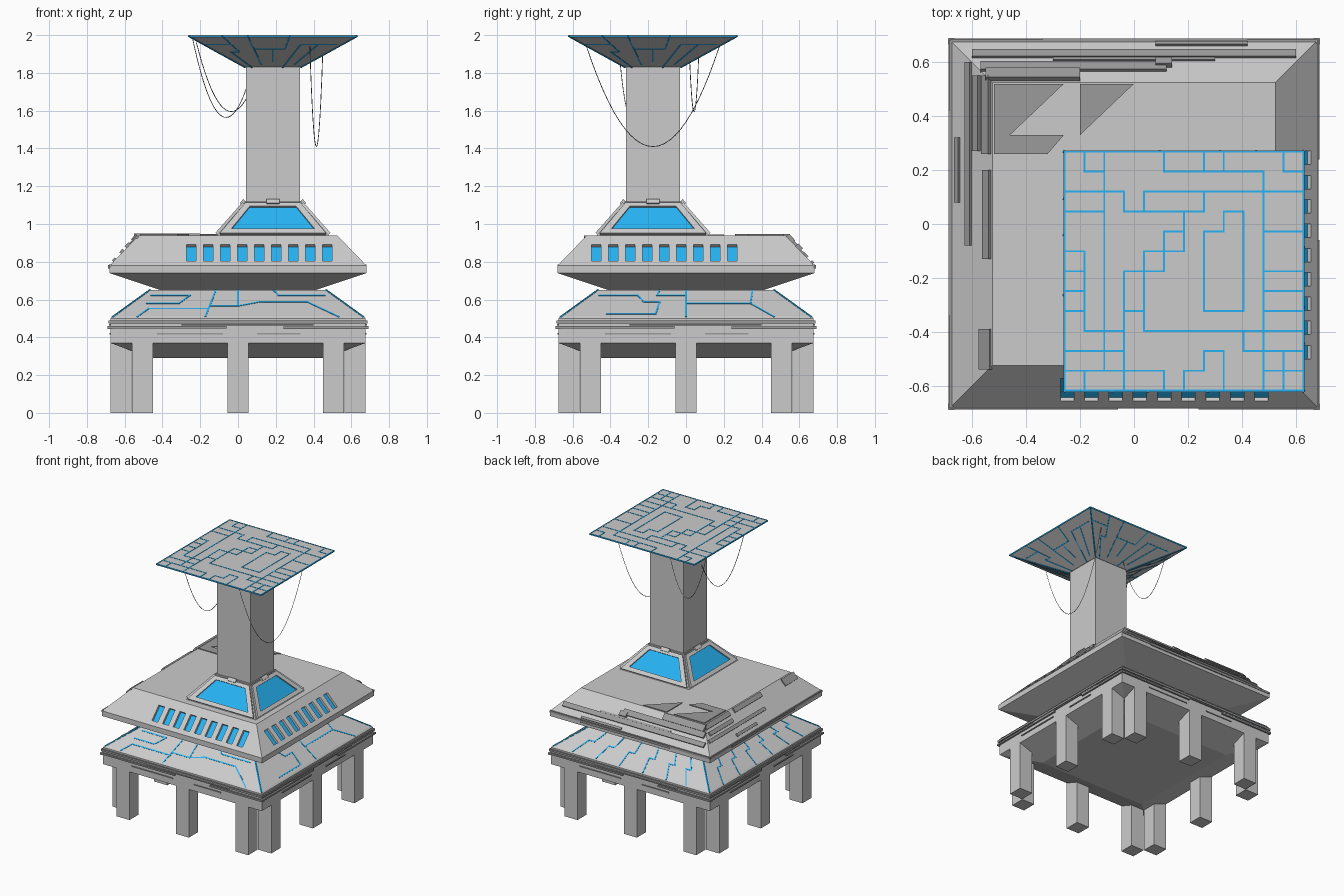
import bpy, bmesh, math
from mathutils import Vector, Matrix

if "Cube" in bpy.data.objects:
    bpy.data.objects.remove(bpy.data.objects["Cube"])

def material(name, col):
    m = bpy.data.materials.new(name)
    m.diffuse_color = (*col, 1)
    m.use_nodes = True
    m.node_tree.nodes["Principled BSDF"].inputs["Base Color"].default_value = m.diffuse_color
    return m

BLUE = material("blue_glow", (0.02, 0.45, 0.9))
DARK = material("dark_grey", (0.33, 0.33, 0.33))
C = (0.185, -0.175)          # axis of the off-centre tower

def add_prism(bm, low, high):
    a = [bm.verts.new(p) for p in low]
    b = [bm.verts.new(p) for p in high]
    n = len(a)
    bm.faces.new(a[::-1])
    bm.faces.new(b)
    for i in range(n):
        j = (i + 1) % n
        bm.faces.new((a[i], a[j], b[j], b[i]))

def build(name, prisms, mat=None):
    bm = bmesh.new()
    for low, high in prisms:
        add_prism(bm, low, high)
    bmesh.ops.recalc_face_normals(bm, faces=bm.faces)
    me = bpy.data.meshes.new(name)
    bm.to_mesh(me)
    bm.free()
    ob = bpy.data.objects.new(name, me)
    bpy.context.collection.objects.link(ob)
    if mat:
        me.materials.append(mat)
    return ob

def loft(name, c, rings):
    """Square cross-sections (half size, height) stacked into one shell."""
    bm = bmesh.new()
    loops = [[bm.verts.new((c[0] + sx * h, c[1] + sy * h, z))
              for sx, sy in ((-1, -1), (1, -1), (1, 1), (-1, 1))] for h, z in rings]
    bm.faces.new(loops[0])
    bm.faces.new(loops[-1])
    for a, b in zip(loops, loops[1:]):
        for i in range(4):
            bm.faces.new((a[i], a[(i + 1) % 4], b[(i + 1) % 4], b[i]))
    bmesh.ops.recalc_face_normals(bm, faces=bm.faces)
    me = bpy.data.meshes.new(name)
    bm.to_mesh(me)
    bm.free()
    ob = bpy.data.objects.new(name, me)
    bpy.context.collection.objects.link(ob)
    return ob

def box(x0, x1, y0, y1, z0, z1):
    f = [(x0, y0), (x1, y0), (x1, y1), (x0, y1)]
    return [(x, y, z0) for x, y in f], [(x, y, z1) for x, y in f]

class Side:
    """Flat side k (front, right, back, left) of a square frustum."""
    def __init__(s, c, hb, ht, z0, z1, k):
        s.hb, s.ht = hb, ht
        s.L = math.hypot(hb - ht, z1 - z0)
        s.o = Vector((0, -hb, z0))
        s.v = Vector((0, hb - ht, z1 - z0)) / s.L
        s.n = Vector((1, 0, 0)).cross(s.v)
        s.m = Matrix.Translation((*c, 0)) @ Matrix.Rotation(k * math.pi / 2, 4, 'Z')

    def uv(s, f, t):         # fraction of half width, fraction of height
        return f * (s.hb + (s.ht - s.hb) * t), t * s.L

    def plate(s, uvs, n0, n1):
        return tuple([s.m @ (s.o + Vector((u, 0, 0)) + s.v * v + s.n * n) for u, v in uvs]
                     for n in (n0, n1))

    def rect(s, u0, u1, v0, v1, n0, n1):
        return s.plate([(u0, v0), (u1, v0), (u1, v1), (u0, v1)], n0, n1)

    def groove(s, pts, w=0.007, n=0.002):
        return [s.plate(q, -0.004, n) for q in strokes([s.uv(*p) for p in pts], w)]

def strokes(pts, w):
    out = []
    for a, b in zip(pts, pts[1:]):
        a, b = Vector(a), Vector(b)
        d = (b - a).normalized() * w / 2
        p = Vector((-d.y, d.x))
        out.append([a - d - p, b + d - p, b + d + p, a - d + p])
    return out

# base with sloped deck, and the upper hull
loft("base", (0, 0), [(0.46, 0.29), (0.675, 0.37), (0.675, 0.50), (0.665, 0.51), (0.47, 0.65)])
hull = loft("upper_hull", (0, 0), [(0.41, 0.65), (0.68, 0.74), (0.68, 0.78), (0.525, 0.94)])

# legs: two at every corner and one in the middle of each edge
legs = []
for k in range(4):
    r = Matrix.Rotation(k * math.pi / 2, 4, 'Z')
    for u in (-0.505, 0, 0.505):
        lo, hi = box(u - 0.055, u + 0.055, -0.675, -0.563, 0, 0.38)
        legs.append(([r @ Vector(p) for p in lo], [r @ Vector(p) for p in hi]))
build("legs", legs)

# trim strips around the base edge
trim = []
for k in range(4):
    s = Side((0, 0), 0.675, 0.675, 0.37, 0.50, k)
    for u0, u1, v0, v1, n in ((-0.685, 0.685, 0.103, 0.118, 0.01), (-0.69, -0.06, 0.078, 0.09, 0.013),
                              (0.24, 0.69, 0.075, 0.088, 0.013), (-0.43, -0.08, 0.045, 0.053, 0.006),
                              (0.1, 0.33, 0.045, 0.053, 0.006), (-0.3, 0.4, 0.093, 0.1, 0.008)):
        trim.append(s.rect(u0, u1, v0, v1, -0.01, n))
build("base_trim", trim, DARK)

# glowing grooves on the base deck
hips = [[(-0.995, 0), (-0.995, 1)], [(0.995, 0), (0.995, 1)]]
deck = [
    [[(-0.26, 0), (-0.25, 1)], [(0, 1), (0, 0.4), (-0.25, 0.4)], [(0, 0.4), (0.2, 0.55), (0.66, 0.55), (0.8, 0)],
     [(-0.9, 0.8), (-0.5, 0.8), (-0.55, 0.5), (-0.85, 0.5)], [(-0.8, 0), (-0.78, 0.3), (-0.25, 0.3)], [(0.4, 1), (0.42, 0.8), (0.9, 0.8)]],
    [[(0, 0), (0, 1)], [(-0.9, 0.8), (-0.5, 0.8), (-0.4, 0.55), (-0.25, 0.55), (-0.25, 0.1), (-0.65, 0.1)],
     [(0, 0.5), (0.6, 0.5), (0.75, 1)], [(0.6, 0.5), (0.7, 0)], [(-0.3, 1), (-0.3, 0.8), (0, 0.8)]],
    [[(f, 0), (f, 0.5), (f + 0.08, 0.5), (f + 0.08, 1)] for f in (-0.75, -0.45, -0.15, 0.15, 0.45, 0.7)]]
g = []
for k in range(4):
    s = Side((0, 0), 0.665, 0.47, 0.51, 0.65, k)
    for line in deck[min(k, 2)] + hips:
        g += s.groove(line, 0.009)
build("deck_grooves", g, BLUE)

# nine recessed windows on the front and right hull slopes
cut, glass = [], []
for k, start in ((0, -0.248), (1, -0.475)):
    s = Side((0, 0), 0.68, 0.525, 0.78, 0.94, k)
    for i in range(9):
        u = start + 0.09 * i
        cut.append(s.rect(u - 0.025, u + 0.025, 0.035, 0.155, -0.02, 0.03))
        glass.append(s.rect(u - 0.025, u + 0.025, 0.035, 0.155, -0.026, -0.017))
cutter = build("window_cutter", cut)
cutter.hide_render = True
cutter.display_type = 'WIRE'
mod = hull.modifiers.new("windows", 'BOOLEAN')
mod.operation, mod.object, mod.solver = 'DIFFERENCE', cutter, 'EXACT'
build("hull_windows", glass, BLUE)

# layered plates on the back and left hull slopes (span, distance in from the rim, height)
plates = {2: [(-0.6, 0.6, 0.04, 0.065, 0.012), (-0.12, 0.57, 0.085, 0.115, 0.014), (0.2, 0.55, 0.115, 0.15, 0.02),
              (-0.42, -0.08, 0.008, 0.02, 0.01), (-0.14, -0.08, 0.075, 0.1, 0.02), (-0.3, 0.3, 0.066, 0.075, 0.008)],
          3: [(-0.32, -0.08, 0.02, 0.035, 0.01), (-0.6, 0.08, 0.06, 0.078, 0.012), (-0.55, -0.27, 0.09, 0.11, 0.014),
              (-0.55, -0.26, 0.125, 0.15, 0.016), (-0.2, 0.13, 0.125, 0.15, 0.012), (0.39, 0.54, 0.11, 0.15, 0.008)]}
p = []
for k, rows in plates.items():
    s = Side((0, 0), 0.68, 0.525, 0.78, 0.94, k)
    for u0, u1, d0, d1, n in rows:
        p.append(s.rect(u0, u1, d0 * s.L / 0.155, d1 * s.L / 0.155, -0.005, n))
    s = Side((0, 0), 0.68, 0.68, 0.74, 0.78, k)
    p.append(s.rect(-0.42, 0.34, 0.024, 0.042, -0.01, 0.008))
    p.append(s.rect(-0.68, 0.68, 0.03, 0.045, -0.01, 0.004))
# angular plates on the rear left of the hull top
for poly in ([(-0.52, 0.26), (-0.32, 0.26), (-0.26, 0.33), (-0.46, 0.33)],
             [(-0.46, 0.33), (-0.26, 0.52), (-0.52, 0.52), (-0.52, 0.26)],
             [(-0.2, 0.33), (0, 0.52), (-0.2, 0.52)]):
    p.append(([(x, y, 0.935) for x, y in poly], [(x, y, 0.946) for x, y in poly]))
build("hull_plating", p, DARK)

# cabin, tower and flared head
loft("cabin", C, [(0.30, 0.935), (0.15, 1.11), (0.15, 1.12)])
loft("tower", C, [(0.142, 0.94), (0.142, 1.84)])
loft("head", C, [(0.15, 1.83), (0.445, 1.992), (0.447, 1.998)])

# cabin windows with raised frames
frames, panes = [], []
for k in range(4):
    s = Side(C, 0.30, 0.15, 0.94, 1.11, k)
    outer = [s.uv(*q) for q in ((-0.95, 0.03), (0.95, 0.03), (0.95, 0.98), (-0.95, 0.98))]
    inner = [s.uv(*q) for q in ((-0.8, 0.16), (0.8, 0.16), (0.72, 0.86), (-0.72, 0.86))]
    panes.append(s.plate(inner, -0.005, 0.003))
    for i in range(4):
        j = (i + 1) % 4
        frames.append(s.plate([outer[i], outer[j], inner[j], inner[i]], -0.005, 0.012))
    frames.append(s.rect(-0.035, 0.035, s.L * 0.93, s.L * 1.05, -0.01, 0.02))
build("cabin_frames", frames)
build("cabin_windows", panes, BLUE)

# circuit-like grooves on top of the head, on a 12 by 12 grid counted from the back left
upper = [[(0, 0), (12, 0), (12, 12), (0, 12), (0, 0)], [(1, 0), (1, 1), (2, 1)], [(2, 0), (2, 11)],
         [(0, 2), (3, 2), (3, 3), (7, 3), (7, 2)], [(0, 3), (2, 3)], [(5, 0), (5, 1), (10, 1), (10, 12)],
         [(7, 0), (7, 1)], [(8, 0), (8, 1)], [(11, 0), (11, 1), (12, 1)], [(4, 3), (4, 2), (12, 2)],
         [(6, 3), (6, 5), (4, 5), (4, 6), (3, 6), (3, 12)], [(6, 4), (5, 4), (5, 6), (4, 6)],
         [(7, 8), (7, 4), (8, 4), (8, 3), (9, 3), (9, 8), (7, 8)]]
lower = [[(0, 5), (1, 5), (1, 9), (3, 9)], [(3, 8), (4, 8)], [(4, 6), (4, 9), (12, 9)],
         [(9, 9), (9, 10), (12, 10)], [(10, 11), (12, 11)], [(11, 10), (11, 12)], [(0, 10), (3, 10)],
         [(0, 11), (2, 11)], [(1, 11), (1, 12)], [(2, 11), (5, 11), (5, 12)],
         [(6, 12), (6, 11), (7, 11), (7, 10), (8, 10), (8, 12)]]
lower += [[(0, j), (1, j)] for j in (6, 7, 8)] + [[(10, j), (12, j)] for j in (4, 6, 7, 8)]
g, h = [], 0.443
for line in upper + lower:
    pts = [(C[0] - h + i * h / 6, C[1] + h - j * h / 6) for i, j in line]
    for q in strokes(pts, 0.007):
        g.append(([(*a, 1.99) for a in q], [(*a, 2.0) for a in q]))
# grooves on the flared underside of the head
under = [[(-0.75, 0), (-0.75, 0.5), (-0.6, 0.5), (-0.6, 1)], [(-0.35, 0.1), (-0.3, 1)],
         [(0, 0.2), (0, 0.6), (-0.3, 0.6)], [(0, 0.6), (0.2, 0.6), (0.2, 1)], [(0.35, 0), (0.4, 0.75), (0.9, 0.75)],
         [(0.65, 0.1), (0.65, 0.75)], [(-0.95, 0.75), (-0.6, 0.75)]]
for k in range(4):
    s = Side(C, 0.15, 0.445, 1.83, 1.992, k)
    for line in under + hips:
        g += s.groove(line, 0.008)
build("head_grooves", g, BLUE)

# hanging cables
def cable(name, a, b, sag):
    cu = bpy.data.curves.new(name, 'CURVE')
    cu.dimensions, cu.bevel_depth, cu.bevel_resolution = '3D', 0.002, 0
    sp = cu.splines.new('POLY')
    sp.points.add(24)
    for i, pt in enumerate(sp.points):
        t = i / 24
        q = Vector(a).lerp(Vector(b), t)
        pt.co = (q.x, q.y, q.z - 4 * sag * t * (1 - t), 1)
    bpy.context.collection.objects.link(bpy.data.objects.new(name, cu))
    cu.materials.append(DARK)

cable("right_cable", (0.38, -0.53, 1.95), (0.45, 0.18, 1.95), 0.54)
cable("rear_cable", (-0.22, 0.07, 1.96), (0.12, 0.02, 1.855), 0.31)
cable("left_cable", (-0.24, -0.36, 1.98), (0.045, -0.25, 1.72), 0.27)
